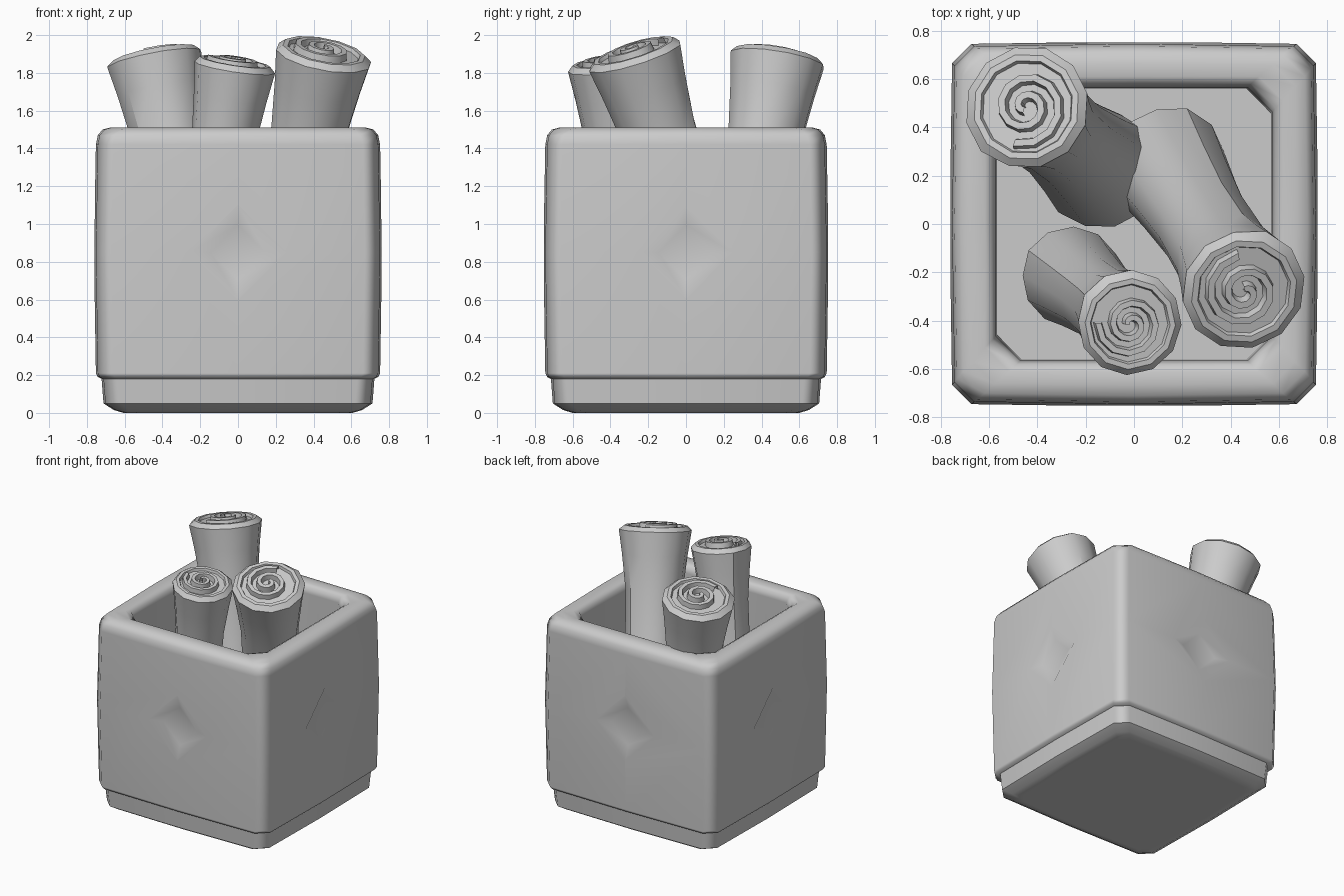
import bpy, bmesh
from math import pi, sin, cos, radians
from mathutils import Vector, Matrix

if "Cube" in bpy.data.objects:
    bpy.data.objects.remove(bpy.data.objects["Cube"], do_unlink=True)

grey = bpy.data.materials.new("plain grey")
grey.use_nodes = True
colour = (0.6, 0.6, 0.6, 1)
grey.diffuse_color = colour
grey.node_tree.nodes["Principled BSDF"].inputs["Base Color"].default_value = colour


def loft(bm, rings):
    """Skin a list of equal rings of points; return the rings of vertices."""
    loops = [[bm.verts.new(p) for p in ring] for ring in rings]
    n = len(loops[0])
    for a, b in zip(loops, loops[1:]):
        for i in range(n):
            j = (i + 1) % n
            bm.faces.new((a[i], a[j], b[j], b[i]))
    return loops


def finish(bm, name):
    mesh = bpy.data.meshes.new(name)
    bm.to_mesh(mesh)
    bm.free()
    mesh.materials.append(grey)
    obj = bpy.data.objects.new(name, mesh)
    bpy.context.collection.objects.link(obj)
    return obj


def select(obj):
    bpy.ops.object.select_all(action='DESELECT')
    obj.select_set(True)
    bpy.context.view_layer.objects.active = obj


def section(z, half, chamfer, bulge):
    """Square with cut corners and slightly bowed sides."""
    ring = []
    for k in range(4):
        turn = Matrix.Rotation(k * pi / 2, 3, 'Z')
        for x, y in ((chamfer - half, -half), (0, -half - bulge), (half - chamfer, -half)):
            p = turn @ Vector((x, y, z))
            ring.append((p.x * 1.01, p.y, z))
    return ring


# Box: base, overhanging body, rounded rim, inner walls and floor
profile = [
    (0.0, 0.58, 0.06, 0.02), (0.015, 0.64, 0.07, 0.01), (0.05, 0.695, 0.08, 0.01),
    (0.18, 0.705, 0.08, 0.01), (0.19, 0.725, 0.08, 0.01), (0.21, 0.735, 0.08, 0.01),
    (0.85, 0.745, 0.08, 0.01), (1.42, 0.735, 0.08, 0.01), (1.47, 0.725, 0.085, 0.01),
    (1.5, 0.70, 0.09, 0.01), (1.512, 0.66, 0.09, 0.005), (1.512, 0.61, 0.1, 0),
    (1.495, 0.58, 0.1, 0), (1.45, 0.565, 0.1, 0), (0.2, 0.56, 0.1, 0)]
bm = bmesh.new()
loops = loft(bm, [section(*p) for p in profile])
bm.faces.new(reversed(loops[0]))
bm.faces.new(loops[-1])
box = finish(bm, "box")

# Sunken diamond on each side
for k in range(4):
    turn = Matrix.Rotation(k * pi / 2, 4, 'Z')
    reach = 0.75 + 0.01 * (k % 2)
    bm = bmesh.new()
    rings = []
    for r, y in ((0.37, -reach - 0.04), (0.145, -reach + 0.035)):
        rings.append([turn @ Vector((r * cos(a * pi / 2), y, 0.85 + r * sin(a * pi / 2)))
                      for a in range(4)])
    ends = loft(bm, rings)
    bm.faces.new(ends[0])
    bm.faces.new(reversed(ends[1]))
    bmesh.ops.recalc_face_normals(bm, faces=bm.faces)
    cutter = finish(bm, "diamond_cutter")
    cutter.hide_render = True
    select(box)
    cut = box.modifiers.new("diamond", 'BOOLEAN')
    cut.operation = 'DIFFERENCE'
    cut.solver = 'EXACT'
    cut.object = cutter
    bpy.ops.object.modifier_apply(modifier=cut.name)
    bpy.data.objects.remove(cutter, do_unlink=True)

select(box)
bpy.ops.object.shade_smooth_by_angle(angle=radians(50))
box.modifiers.new("even shading", 'WEIGHTED_NORMAL').keep_sharp = True


def scroll(name, bottom, top, radius, twist):
    """Rolled sheet, flared at both ends, with a spiral showing on top."""
    bottom, top = Vector(bottom), Vector(top)
    axis = top - bottom
    length = axis.length
    place = Matrix.Translation(bottom) @ axis.to_track_quat('Z', 'Y').to_matrix().to_4x4()
    place = place @ Matrix.Rotation(twist, 4, 'Z')
    sides = 12

    def point(angle, r, z):
        return place @ Vector((r * cos(angle), r * sin(angle), z))

    bm = bmesh.new()
    rings = []
    for share, r in ((0, 0.95), (0.25, 0.84), (0.5, 0.76), (0.76, 0.79), (0.9, 0.9), (1, 1)):
        # the outer edge of the sheet stands a little proud at the seam
        rings.append([point(2 * pi * i / sides, radius * r * (0.97 + 0.05 * i / sides),
                            share * length) for i in range(sides)])
    for r, rise in ((0.86, 0.03), (0.76, 0.03), (0.73, 0.01)):
        rings.append([point(2 * pi * i / sides, radius * r, length + rise)
                      for i in range(sides)])
    ends = loft(bm, rings)
    bm.faces.new(reversed(ends[0]))
    bm.faces.new(ends[-1])

    # spiral end of the sheet
    steps = 2 * sides
    rows = []
    for i in range(steps + 1):
        t = i / steps
        angle = 2 * pi * i / sides
        outer = radius * (0.7 - 0.56 * t)
        base = length + 0.01 + 0.01 * t
        rows.append([bm.verts.new(point(angle, max(outer - d * radius, 0.004), base + h))
                     for d, h in ((0, -0.01), (0.03, 0.035), (0.14, 0.035), (0.18, -0.01))])
    for a, b in zip(rows, rows[1:]):
        for i in range(3):
            bm.faces.new((a[i], b[i], b[i + 1], a[i + 1]))
    obj = finish(bm, name)
    select(obj)
    bpy.ops.object.shade_smooth_by_angle(angle=radians(35))


scroll("right_back_scroll", (-0.13, 0.22, 0.24), (-0.44, 0.48, 1.87), 0.26, 0.4)
scroll("left_front_scroll", (0.13, 0.25, 0.24), (0.45, -0.27, 1.89), 0.26, 1.2)
scroll("right_front_scroll", (-0.26, -0.22, 0.24), (-0.02, -0.41, 1.83), 0.22, 2.2)
